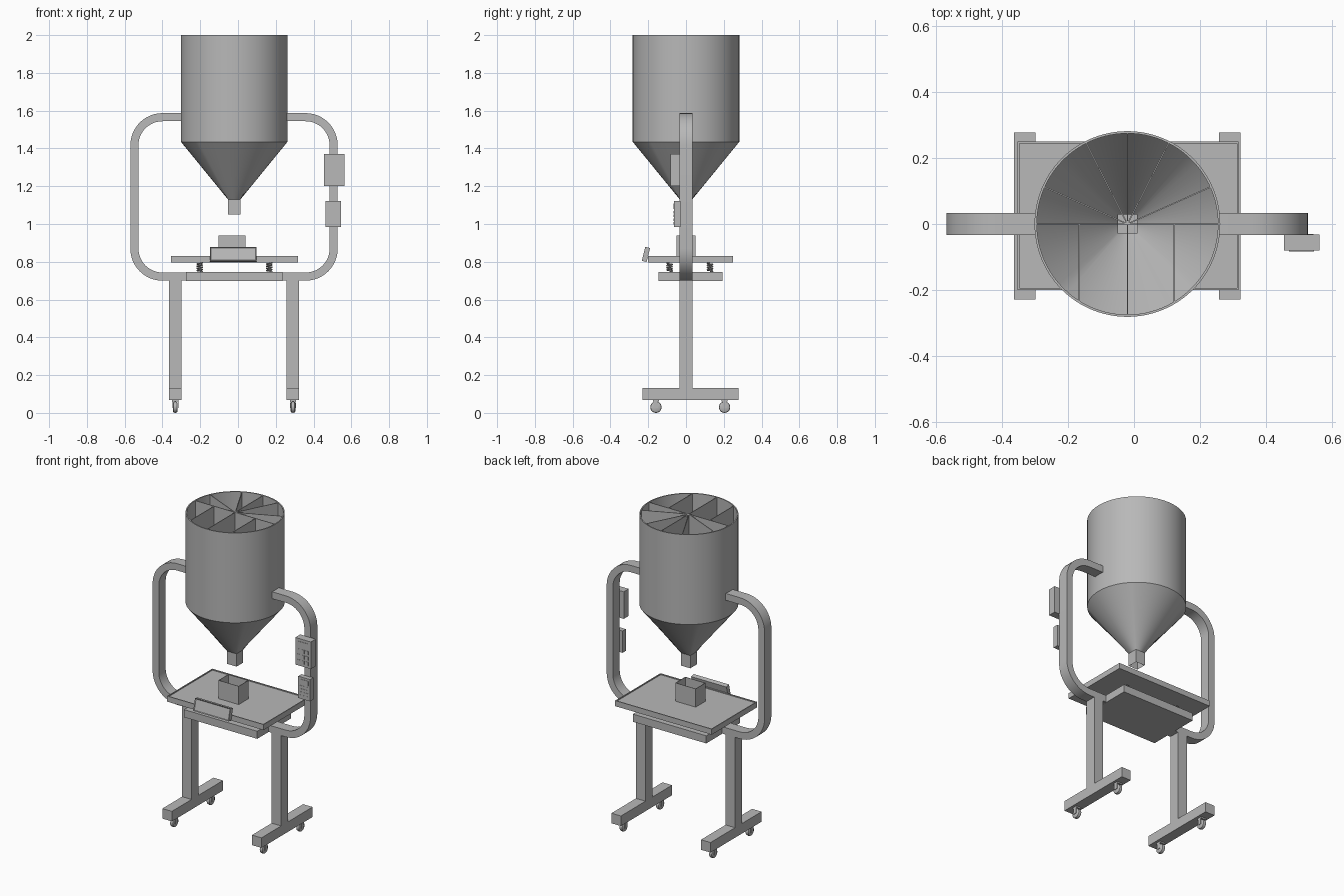
import bpy, bmesh, math
from mathutils import Matrix, Vector

cube = bpy.data.objects.get("Cube")
if cube:
    bpy.data.objects.remove(cube, do_unlink=True)

steel = bpy.data.materials.new("grey steel")
steel.use_nodes = True
GREY = (0.48, 0.48, 0.48, 1)
steel.diffuse_color = GREY
steel.node_tree.nodes["Principled BSDF"].inputs["Base Color"].default_value = GREY


def finish(name, bm, smooth=False):
    bmesh.ops.recalc_face_normals(bm, faces=bm.faces)
    mesh = bpy.data.meshes.new(name)
    bm.to_mesh(mesh)
    bm.free()
    mesh.materials.append(steel)
    ob = bpy.data.objects.new(name, mesh)
    bpy.context.collection.objects.link(ob)
    if smooth:
        bpy.ops.object.select_all(action='DESELECT')
        ob.select_set(True)
        bpy.context.view_layer.objects.active = ob
        bpy.ops.object.shade_smooth_by_angle(angle=math.radians(30))


def add_box(bm, x, y, z):
    """Box from (low, high) ranges; returns its faces."""
    size = [r[1] - r[0] for r in (x, y, z)]
    mid = [(r[1] + r[0]) / 2 for r in (x, y, z)]
    mat = Matrix.Translation(mid) @ Matrix.Diagonal((*size, 1))
    verts = bmesh.ops.create_cube(bm, size=1, matrix=mat)["verts"]
    return list({f for v in verts for f in v.link_faces})


def box(name, x, y, z):
    bm = bmesh.new()
    add_box(bm, x, y, z)
    finish(name, bm)


def open_box(name, x, y, z, rim, depth, open_bottom=False):
    """Box whose top is inset and sunk to leave a rim."""
    bm = bmesh.new()
    faces = add_box(bm, x, y, z)
    bm.normal_update()
    top = max(faces, key=lambda f: f.calc_center_median().z)
    bmesh.ops.inset_region(bm, faces=[top], thickness=rim)
    floor = bmesh.ops.extrude_discrete_faces(bm, faces=[top])["faces"][0]
    bmesh.ops.translate(bm, verts=floor.verts, vec=(0, 0, -depth))
    if open_bottom:
        bm.normal_update()
        low = [f for f in bm.faces
               if abs(f.normal.z) > 0.9 and f.calc_center_median().z < z[1] - 0.01]
        bmesh.ops.delete(bm, geom=low, context='FACES_ONLY')
    finish(name, bm)


def skin(name, rings, caps=False, loop=False):
    """Join rings of points with quads."""
    bm = bmesh.new()
    rows = [[bm.verts.new(p) for p in ring] for ring in rings]
    pairs = list(zip(rows, rows[1:])) + ([(rows[-1], rows[0])] if loop else [])
    for a, b in pairs:
        for i in range(len(a)):
            j = (i + 1) % len(a)
            bm.faces.new((a[i], a[j], b[j], b[i]))
    if caps:
        bm.faces.new(rows[0])
        bm.faces.new(rows[-1])
    finish(name, bm, True)


# Hopper: thin round shell blending down to a square throat
CX, R, WALL, HALF = -0.02, 0.282, 0.007, 0.033
TOP, SHOULDER, THROAT = 2.0, 1.435, 1.13
ANGLES = [2 * math.pi * i / 96 for i in range(96)]


def circle(r, z):
    return [(CX + r * math.cos(a), r * math.sin(a), z) for a in ANGLES]


def square(h, z):
    out = []
    for a in ANGLES:
        k = h / max(abs(math.cos(a)), abs(math.sin(a)))
        out.append((CX + k * math.cos(a), k * math.sin(a), z))
    return out


skin("hopper", [circle(R, TOP), circle(R, SHOULDER), square(HALF, THROAT),
                square(HALF - 0.004, THROAT), circle(R - WALL, SHOULDER),
                circle(R - WALL, TOP)], loop=True)
open_box("outlet_spout", (CX - HALF, CX + HALF), (-HALF, HALF), (1.05, THROAT),
         0.004, THROAT - 1.05, open_bottom=True)

# Hopper dividers: one across, three to the front, a fan to the back
INNER, T = R - WALL / 2, 0.002
bm = bmesh.new()
add_box(bm, (CX - INNER, CX + INNER), (-T, T), (SHOULDER, TOP - 0.001))
for dx in (-0.146, 0, 0.142):
    reach = math.sqrt(INNER ** 2 - dx ** 2)
    add_box(bm, (CX + dx - T, CX + dx + T), (-reach, 0), (SHOULDER, TOP - 0.001))
for angle in (24, 63, 90, 117, 156):
    faces = add_box(bm, (0, INNER), (-T, T), (SHOULDER, TOP - 0.001))
    verts = list({v for f in faces for v in f.verts})
    turn = Matrix.Translation((CX, 0, 0)) @ Matrix.Rotation(math.radians(angle), 4, 'Z')
    bmesh.ops.transform(bm, matrix=turn, verts=verts)
finish("hopper_dividers", bm)

# Looped frame: flat bar swept round four corners, open at the hopper
X0, X1, Z0, Z1 = -0.57, 0.528, 0.70, 1.587
BEND, BAR, DEPTH = 0.17, 0.043, 0.034


def section(cx, cz, angle):
    n = Vector((math.cos(angle), 0, math.sin(angle)))
    c = Vector((cx, 0, cz))
    return [c + n * r + Vector((0, y, 0))
            for r, y in ((BEND, -DEPTH), (BEND, DEPTH), (BEND - BAR, DEPTH), (BEND - BAR, -DEPTH))]


up = math.pi / 2
rings = [section(CX + R - 0.005, Z1 - BEND, up)]
corners = [(X1 - BEND, Z1 - BEND), (X1 - BEND, Z0 + BEND),
           (X0 + BEND, Z0 + BEND), (X0 + BEND, Z1 - BEND)]
for k, (cx, cz) in enumerate(corners):
    rings += [section(cx, cz, up * (1 - k - s / 12)) for s in range(13)]
rings.append(section(CX - R + 0.005, Z1 - BEND, up))
skin("frame_loop", rings, caps=True)

# Base plate, weighing tray and bin
box("base_plate", (-0.275, 0.235), (-0.145, 0.192), (0.698, 0.746))
open_box("tray", (-0.354, 0.318), (-0.2, 0.25), (0.796, 0.831), 0.008, 0.006)
open_box("bin", (-0.102, 0.04), (-0.05, 0.049), (0.82, 0.94), 0.004, 0.1)

# Springs between base plate and tray
TURNS, STEPS = 4, 16
for i, x in enumerate((-0.203, 0.165)):
    for j, y in enumerate((-0.087, 0.127)):
        rings = []
        for s in range(TURNS * STEPS + 1):
            a = 2 * math.pi * s / STEPS
            out = Vector((math.cos(a), math.sin(a), 0))
            c = Vector((x, y, 0.748 + 0.046 * s / (TURNS * STEPS))) + out * 0.014
            rings.append([c + 0.004 * (out * math.cos(b) + Vector((0, 0, math.sin(b))))
                          for b in [math.pi * q / 3 for q in range(6)]])
        skin(f"spring_{i}_{j}", rings, caps=True)

# Tilted display in front of the tray, with a sunken screen
bm = bmesh.new()
faces = add_box(bm, (-0.123, 0.123), (-0.013, 0.013), (-0.038, 0.038))
bm.normal_update()
front = min(faces, key=lambda f: f.calc_center_median().y)
bmesh.ops.inset_region(bm, faces=[front], thickness=0.007)
bmesh.ops.translate(bm, verts=front.verts, vec=(0, 0.004, 0))
bmesh.ops.transform(bm, verts=bm.verts, matrix=Matrix.Translation((-0.025, -0.212, 0.839))
                    @ Matrix.Rotation(math.radians(-14), 4, 'X'))
finish("display_panel", bm)


# Control boxes on the left upright, with thin raised keys
def control_box(name, x, y, z, key_rows, screen):
    box(name, x, y, z)
    bm = bmesh.new()
    w, h = x[1] - x[0], z[1] - z[0]
    key_y = (y[0] - 0.002, y[0] + 0.001)
    add_box(bm, (x[0] + 0.15 * w, x[1] - 0.15 * w), key_y,
            (z[1] - (0.1 + screen) * h, z[1] - 0.1 * h))
    pitch = (0.8 - screen) * h / key_rows
    for row in range(key_rows):
        for col in range(3):
            kx = x[0] + w * (0.25 + 0.25 * col)
            kz = z[0] + 0.06 * h + pitch * (row + 0.5)
            add_box(bm, (kx - 0.09 * w, kx + 0.09 * w), key_y,
                    (kz - 0.32 * pitch, kz + 0.32 * pitch))
    finish(name + "_keys", bm)


control_box("upper_control_box", (0.455, 0.563), (-0.081, -0.032), (1.2, 1.37), 3, 0.2)
control_box("lower_control_box", (0.463, 0.545), (-0.063, -0.03), (0.985, 1.122), 4, 0.22)

# Legs, feet and casters
for side, x in (("right", -0.332), ("left", 0.291)):
    box(side + "_leg", (x - 0.033, x + 0.033), (-0.034, 0.034), (0.13, 0.702))
    box(side + "_foot", (x - 0.033, x + 0.033), (-0.23, 0.278), (0.069, 0.132))
    for end, y in (("front", -0.159), ("back", 0.204)):
        rings = []
        for dx, r in ((-0.013, 0.02), (-0.009, 0.028), (0, 0.03), (0.009, 0.028), (0.013, 0.02)):
            rings.append([(x + dx, y + r * math.cos(a), 0.03 + r * math.sin(a))
                          for a in ANGLES[::4]])
        skin(f"{side}_{end}_wheel", rings, caps=True)
        bm = bmesh.new()
        add_box(bm, (x - 0.017, x + 0.017), (y - 0.016, y + 0.016), (0.06, 0.07))
        for s in (-1, 1):
            edge = sorted((x + s * 0.0135, x + s * 0.017))
            add_box(bm, edge, (y - 0.012, y + 0.012), (0.025, 0.065))
        finish(f"{side}_{end}_caster_fork", bm)
